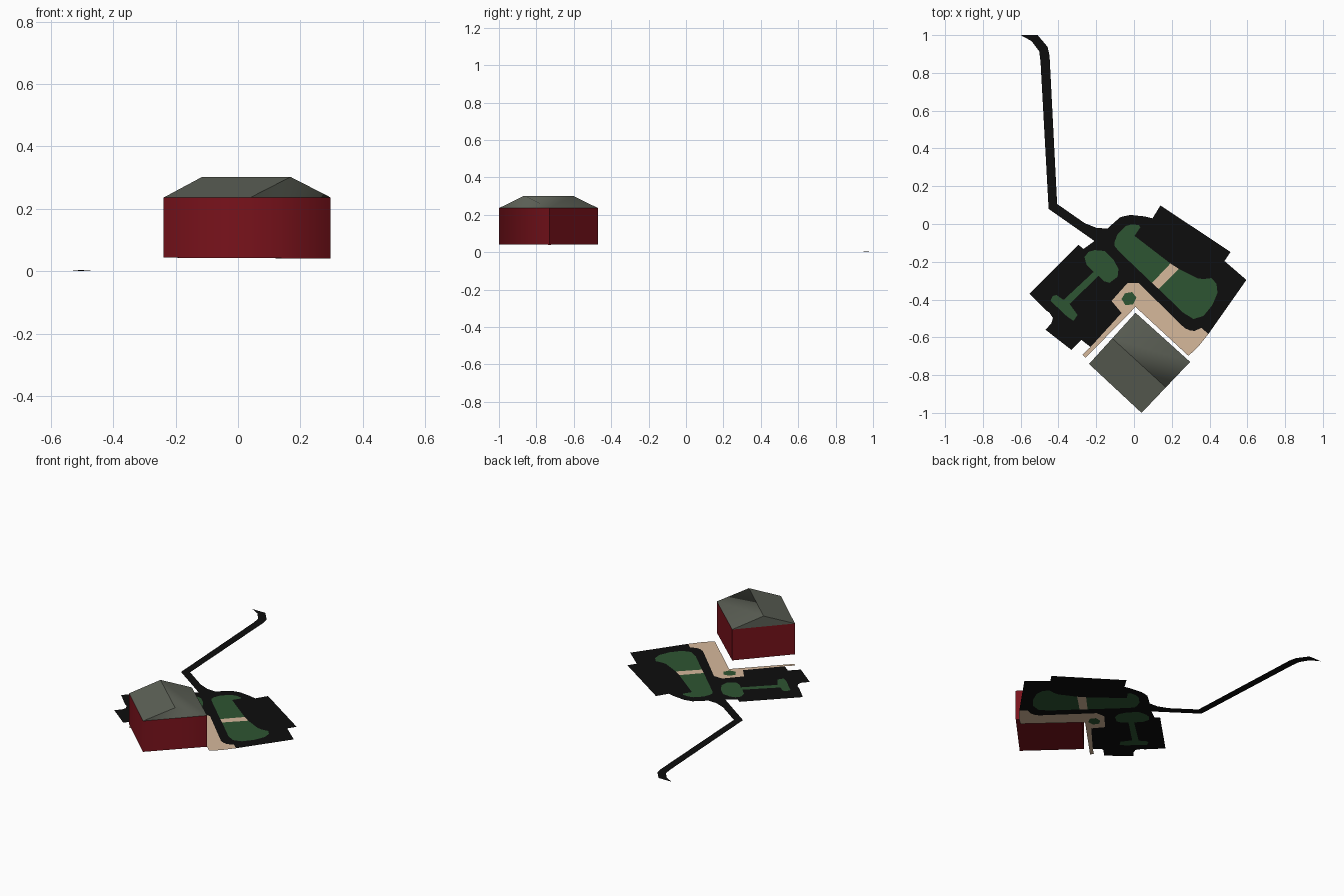
import bpy, bmesh


def material(name, r, g, b):
    m = bpy.data.materials.new(name)
    m.diffuse_color = (r, g, b, 1)
    return m


asphalt = material("asphalt", 0.004, 0.004, 0.004)
grass = material("grass", 0.027, 0.09, 0.032)
paving = material("paving", 0.67, 0.48, 0.33)
red = material("red_wall", 0.19, 0.006, 0.011)
slate = material("slate", 0.11, 0.12, 0.095)


def finish(name, bm, mat):
    me = bpy.data.meshes.new(name)
    bm.to_mesh(me)
    bm.free()
    me.materials.append(mat)
    ob = bpy.data.objects.new(name, me)
    bpy.context.collection.objects.link(ob)
    return ob


def sheet(name, mat, outline, holes=()):
    """Flat filled outline, with optional holes."""
    bm = bmesh.new()
    for loop in (outline, *holes):
        vs = [bm.verts.new((x, y, 0)) for x, y in loop]
        for a, b in zip(vs, vs[1:] + vs[:1]):
            bm.edges.new((a, b))
    bmesh.ops.triangle_fill(bm, use_beauty=True, edges=bm.edges[:], normal=(0, 0, 1))
    bm.normal_update()
    for f in bm.faces:
        if f.normal.z < 0:
            f.normal_flip()
    return finish(name, bm, mat)


def solid(name, mat, points, faces, smooth_edges):
    """Faceted body whose listed edges are blended smoothly."""
    bm = bmesh.new()
    vs = [bm.verts.new(p) for p in points]
    for f in faces:
        bm.faces.new([vs[i] for i in f]).smooth = True
    bmesh.ops.recalc_face_normals(bm, faces=bm.faces[:])
    soft = [{vs[a], vs[b]} for a, b in smooth_edges]
    for e in bm.edges:
        e.smooth = set(e.verts) in soft
    return finish(name, bm, mat)


# Access road, with its far tip slightly raised
road = sheet("access_road", asphalt, [
    (-0.60, 1.0), (-0.51, 1.0), (-0.457, 0.937), (-0.447, 0.889), (-0.407, 0.106),
    (-0.262, 0.005), (-0.209, -0.09), (-0.452, 0.08), (-0.495, 0.862),
    (-0.502, 0.915), (-0.542, 0.968)])
for v in road.data.vertices:
    if v.co.y > 0.96:
        v.co.z = 0.004

# Planted islands in the parking lot
island = [
    (-0.103, -0.095), (-0.087, -0.053), (-0.045, -0.011), (-0.013, -0.002),
    (0.024, -0.005), (0.034, -0.016), (0.003, -0.063), (0.193, -0.209)]
island_end = [
    (0.238, -0.238), (0.341, -0.289), (0.373, -0.291), (0.41, -0.286),
    (0.437, -0.317), (0.442, -0.365), (0.415, -0.429), (0.368, -0.487),
    (0.315, -0.503), (0.262, -0.471), (0.13, -0.344)]
island_tail = [(0.095, -0.312), (-0.082, -0.143), (-0.103, -0.116)]
side_island = [
    (-0.209, -0.138), (-0.156, -0.143), (-0.108, -0.19), (-0.082, -0.238),
    (-0.087, -0.28), (-0.13, -0.312), (-0.161, -0.302), (-0.188, -0.275),
    (-0.341, -0.423), (-0.299, -0.481), (-0.32, -0.513), (-0.352, -0.492),
    (-0.442, -0.407), (-0.431, -0.381), (-0.41, -0.376), (-0.373, -0.402),
    (-0.214, -0.254), (-0.251, -0.217), (-0.262, -0.175), (-0.241, -0.148)]
sheet("main_lawn", grass, island + island_tail)
sheet("end_lawn", grass, island_end)
sheet("side_lawn", grass, side_island)
sheet("lawn_path", paving, [island[-1], island_end[0], island_end[-1], island_tail[0]])

# Kerb shared by the parking lot and the paved walk
kerb = [
    (0.394, -0.582), (0.357, -0.55), (0.32, -0.566), (0.294, -0.563), (0.267, -0.55),
    (0.024, -0.312), (-0.034, -0.312), (-0.119, -0.407), (-0.066, -0.471), (-0.23, -0.651)]

# Parking lot
sheet("parking_lot", asphalt, [
    (-0.209, -0.09), (-0.262, 0.005), (-0.198, -0.021), (-0.14, -0.024), (-0.114, 0.0),
    (-0.071, 0.037), (-0.019, 0.048), (0.056, 0.04), (0.098, 0.03), (0.14, 0.098),
    (0.511, -0.148), (0.479, -0.196), (0.595, -0.296)] + kerb + [
    (-0.278, -0.614), (-0.331, -0.667), (-0.468, -0.56), (-0.437, -0.525),
    (-0.429, -0.497), (-0.447, -0.47), (-0.468, -0.455), (-0.553, -0.37),
    (-0.294, -0.111), (-0.267, -0.132)],
    [island + island_end + island_tail, side_island])

# Paved walk around the building, with a small planting bed
bed = [(-0.066, -0.397), (-0.048, -0.367), (-0.01, -0.36), (0.013, -0.39),
       (-0.005, -0.425), (-0.045, -0.43)]
sheet("paved_walk", paving, kerb + [
    (-0.273, -0.693), (-0.257, -0.709), (0.008, -0.439), (0.288, -0.698),
    (0.34, -0.65)], [bed])
sheet("planting_bed", grass, bed)

# Building: corners listed as left, front, right, back
plan = [(-0.238, -0.741), (0.04, -1.0), (0.297, -0.73), (0.008, -0.47)]
base_z = (0.043, 0.042, 0.04, 0.042)
EAVE, RIDGE = 0.236, 0.302
eaves = [(x, y, EAVE) for x, y in plan]
solid("building_walls", red, [(x, y, z) for (x, y), z in zip(plan, base_z)] + eaves,
      [(3, 2, 1, 0)] + [(i, (i + 1) % 4, (i + 1) % 4 + 4, i + 4) for i in range(4)],
      [(1, 5)])

# Gable roof, ridge running between the midpoints of two opposite walls
ridge = [((plan[a][0] + plan[b][0]) / 2, (plan[a][1] + plan[b][1]) / 2, RIDGE)
         for a, b in ((3, 0), (1, 2))]
solid("gable_roof", slate, eaves + ridge,
      [(0, 1, 5, 4), (2, 3, 4, 5), (1, 2, 5), (3, 0, 4)], [(2, 5)])
